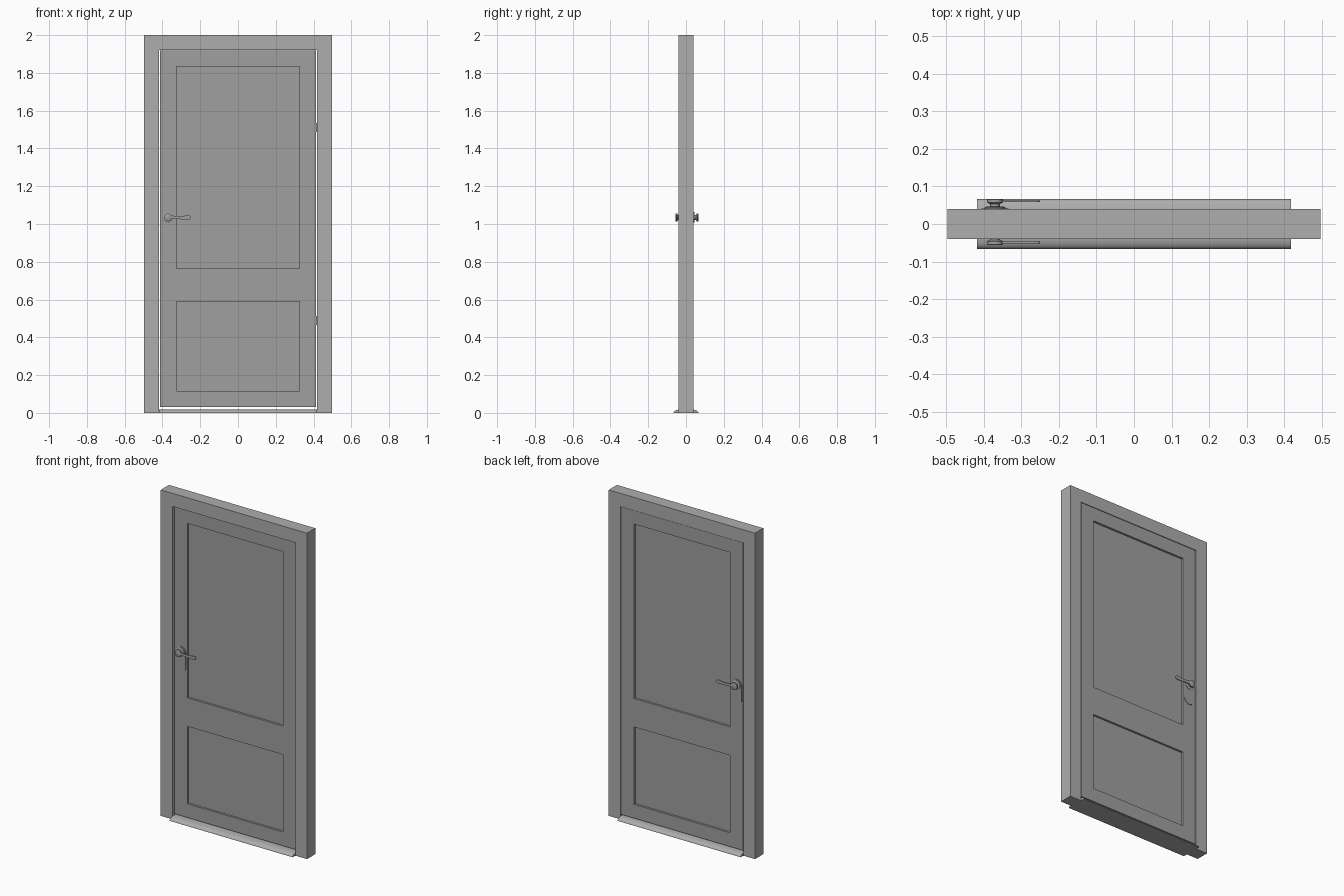
import bpy, bmesh, math
from mathutils import Vector

cube = bpy.data.objects.get("Cube")
if cube:
    bpy.data.objects.remove(cube, do_unlink=True)


def material(name, value):
    mat = bpy.data.materials.new(name)
    mat.use_nodes = True
    colour = (value, value, value, 1)
    mat.diffuse_color = colour
    mat.node_tree.nodes["Principled BSDF"].inputs["Base Color"].default_value = colour
    return mat


frame_grey = material("frame grey", 0.42)
door_grey = material("door grey", 0.35)


def finish(name, bm, mat, smooth=False):
    bmesh.ops.recalc_face_normals(bm, faces=bm.faces[:])
    mesh = bpy.data.meshes.new(name)
    bm.to_mesh(mesh)
    bm.free()
    mesh.materials.append(mat)
    obj = bpy.data.objects.new(name, mesh)
    bpy.context.collection.objects.link(obj)
    if smooth:
        bpy.ops.object.select_all(action="DESELECT")
        obj.select_set(True)
        bpy.context.view_layer.objects.active = obj
        bpy.ops.object.shade_smooth_by_angle(angle=math.radians(35))
    return obj


def box_mesh(x, y, z):
    """Box between (low, high) ranges on each axis."""
    bm = bmesh.new()
    bmesh.ops.create_cube(bm, size=1)
    for v in bm.verts:
        v.co = Vector([r[0] if c < 0 else r[1] for c, r in zip(v.co, (x, y, z))])
    return bm


def loft(name, rings, mat):
    """Closed solid through rings of 3D points."""
    bm = bmesh.new()
    loops = [[bm.verts.new(p) for p in ring] for ring in rings]
    n = len(loops[0])
    for a, b in zip(loops, loops[1:]):
        for i in range(n):
            j = (i + 1) % n
            bm.faces.new((a[i], a[j], b[j], b[i]))
    bm.faces.new(loops[0])
    bm.faces.new(loops[-1])
    return finish(name, bm, mat, smooth=True)


def arc(cx, cz, r, start, end, steps):
    angles = [math.radians(start + (end - start) * i / steps) for i in range(steps + 1)]
    return [(cx + r * math.cos(a), cz + r * math.sin(a)) for a in angles]


# Frame
HALF, OPENING, DEPTH, LINTEL = 0.4965, 0.418, 0.04, 1.92
for side, label in ((-1, "right"), (1, "left")):
    x = sorted((side * OPENING, side * HALF))
    finish(label + "_jamb", box_mesh(x, (-DEPTH, DEPTH), (0, LINTEL)), frame_grey)
finish("lintel", box_mesh((-HALF, HALF), (-DEPTH, DEPTH), (LINTEL, 2)), frame_grey)

# Rounded threshold
half_profile = [(0.066, 0), (0.065, 0.005), (0.061, 0.010), (0.054, 0.014), (0.042, 0.017), (0.02, 0.019)]
profile = half_profile + [(-y, z) for y, z in reversed(half_profile)]
loft("threshold", [[(x, y, z) for y, z in profile] for x in (-OPENING, OPENING)], frame_grey)

# Door leaf with recessed panels on both faces
DOOR_Y, DOOR_HALF = 0.0055, 0.0325
PANEL_X = 0.325
panels = ((0.115, 0.59), (0.765, 1.835))
bm = box_mesh((-0.413, 0.413), (DOOR_Y - DOOR_HALF, DOOR_Y + DOOR_HALF), (0.03, 1.918))
cuts = [((x, 0, 0), (1, 0, 0)) for x in (-PANEL_X, PANEL_X)]
cuts += [((0, 0, z), (0, 0, 1)) for span in panels for z in span]
for co, no in cuts:
    bmesh.ops.bisect_plane(bm, geom=bm.verts[:] + bm.edges[:] + bm.faces[:], plane_co=co, plane_no=no)
bm.normal_update()


def is_panel(face):
    c = face.calc_center_median()
    return (abs(face.normal.y) > 0.9 and abs(c.x) < PANEL_X
            and any(low < c.z < high for low, high in panels))


bmesh.ops.inset_individual(bm, faces=[f for f in bm.faces if is_panel(f)], thickness=0.0005, depth=-0.012)
finish("door_leaf", bm, door_grey)

# Handles, the same on both faces
HX, HZ = -0.37, 1.035
plate = arc(HX, HZ, 0.036, 0, 180, 16) + arc(HX, HZ - 0.088, 0.036, 180, 360, 16)
lever = [(HX, HZ - 0.010), (-0.335, HZ - 0.008), (-0.30, HZ - 0.010), (-0.265, HZ - 0.012)]
lever += arc(-0.262, HZ, 0.012, -80, 80, 8)
lever += [(-0.275, HZ + 0.010), (-0.30, HZ + 0.006), (-0.335, HZ + 0.008), (HX, HZ + 0.012)]

for side, label in ((-1, "front"), (1, "back")):
    face_y = DOOR_Y + side * DOOR_HALF

    def ring(points, out):
        return [(x, face_y + side * out, z) for x, z in points]

    def circle(radius, out):
        return ring(arc(HX, HZ, radius, 0, 345, 23), out)

    loft(label + "_handle_plate", [ring(plate, 0), ring(plate, 0.003)], door_grey)
    loft(label + "_handle_rose", [circle(0.028, 0.003), circle(0.028, 0.006), circle(0.024, 0.008)], door_grey)
    loft(label + "_handle_neck",
         [circle(0.013, 0.007), circle(0.013, 0.015), circle(0.021, 0.019),
          circle(0.021, 0.027), circle(0.018, 0.029)], door_grey)
    loft(label + "_handle_lever", [ring(lever, 0.020), ring(lever, 0.025)], door_grey)

# Hinges in the gap on the left edge
for z, label in ((0.49, "lower"), (1.51, "upper")):
    pin = arc(0.414, DOOR_Y - DOOR_HALF, 0.005, 0, 330, 11)
    loft(label + "_hinge", [[(x, y, h) for x, y in pin] for h in (z - 0.024, z + 0.024)], door_grey)
